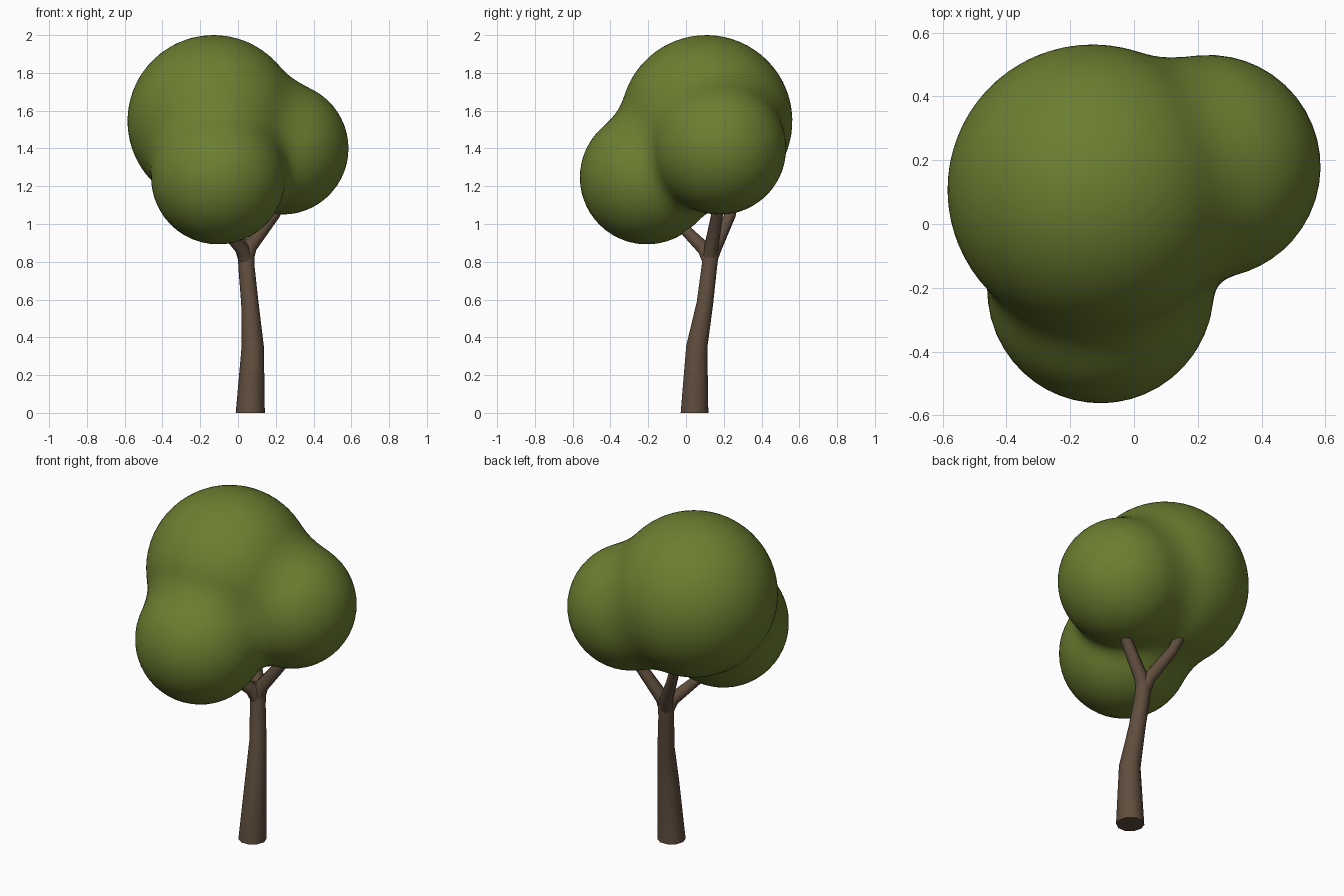
import bpy, bmesh, math
from mathutils import Vector

if "Cube" in bpy.data.objects:
    bpy.data.objects.remove(bpy.data.objects["Cube"])


def material(name, rgb):
    m = bpy.data.materials.new(name)
    m.diffuse_color = (*rgb, 1)
    m.use_nodes = True
    m.node_tree.nodes["Principled BSDF"].inputs["Base Color"].default_value = m.diffuse_color
    return m


def add_object(name, bm, mat, angle):
    bmesh.ops.recalc_face_normals(bm, faces=bm.faces)
    me = bpy.data.meshes.new(name)
    bm.to_mesh(me)
    bm.free()
    ob = bpy.data.objects.new(name, me)
    bpy.context.collection.objects.link(ob)
    me.materials.append(mat)
    bpy.ops.object.select_all(action='DESELECT')
    ob.select_set(True)
    bpy.context.view_layer.objects.active = ob
    bpy.ops.object.shade_smooth_by_angle(angle=math.radians(angle))
    return ob


def tube(name, path, mat, sides=10):
    """Tapered tube through (x, y, z, radius) points; first ring stays level."""
    bm = bmesh.new()
    pts = [Vector(p[:3]) for p in path]
    rings = []
    for i, p in enumerate(pts):
        d = pts[min(i + 1, len(pts) - 1)] - pts[max(i - 1, 0)]
        if p.z == 0:
            d = Vector((0, 0, 1))
        q = Vector((0, 0, 1)).rotation_difference(d.normalized())
        ring = []
        for k in range(sides):
            a = math.tau * k / sides
            ring.append(bm.verts.new(
                p + q @ Vector((math.cos(a), math.sin(a), 0)) * path[i][3]))
        rings.append(ring)
    for r0, r1 in zip(rings, rings[1:]):
        for k in range(sides):
            j = (k + 1) % sides
            bm.faces.new((r0[k], r0[j], r1[j], r1[k]))
    bm.faces.new(rings[0][::-1])
    bm.faces.new(rings[-1])
    return add_object(name, bm, mat, 50)


bark = material("bark", (0.115, 0.075, 0.047))
leaf = material("leaf", (0.15, 0.21, 0.03))

# Trunk: bent and tapering up to the fork
tube("trunk", [(0.065, 0.045, 0, 0.077), (0.078, 0.057, 0.35, 0.059),
               (0.063, 0.1, 0.58, 0.046), (0.045, 0.123, 0.77, 0.043),
               (0.042, 0.133, 0.85, 0.043), (0.044, 0.137, 0.9, 0.03)], bark)

# Three branches spreading from the fork into the crown
fork = (0.043, 0.125, 0.8, 0.038)
tube("front_branch", [fork, (0.02, 0.095, 0.87, 0.037),
                      (-0.07, -0.005, 0.97, 0.029), (-0.12, -0.08, 1.05, 0.026)], bark)
tube("right_branch", [fork, (0.062, 0.135, 0.88, 0.039),
                      (0.19, 0.165, 1.05, 0.032), (0.24, 0.175, 1.14, 0.029)], bark)
tube("back_branch", [fork, (0.025, 0.155, 0.88, 0.038),
                     (-0.07, 0.235, 1.05, 0.03), (-0.11, 0.26, 1.15, 0.028)], bark)

# Crown: three balls softly blended, traced outward from a shared inner point
balls = [(Vector((-0.13, 0.108, 1.545)), 0.455),
         (Vector((0.235, 0.18, 1.4)), 0.35),
         (Vector((-0.105, -0.207, 1.247)), 0.355)]
BLEND = 0.1


def crown_distance(p):
    d = None
    for c, r in balls:
        e = (p - c).length - r
        if d is None:
            d = e
        else:
            h = max(BLEND - abs(d - e), 0) / BLEND
            d = min(d, e) - h * h * BLEND / 4
    return d


bm = bmesh.new()
bmesh.ops.create_icosphere(bm, subdivisions=5, radius=1)
core = Vector((0, 0.03, 1.4))
for v in bm.verts:
    direction = v.co.normalized()
    lo, hi = 0.0, 1.2
    for _ in range(16):
        mid = (lo + hi) / 2
        if crown_distance(core + direction * mid) < 0:
            lo = mid
        else:
            hi = mid
    v.co = core + direction * lo
add_object("crown", bm, leaf, 60)
